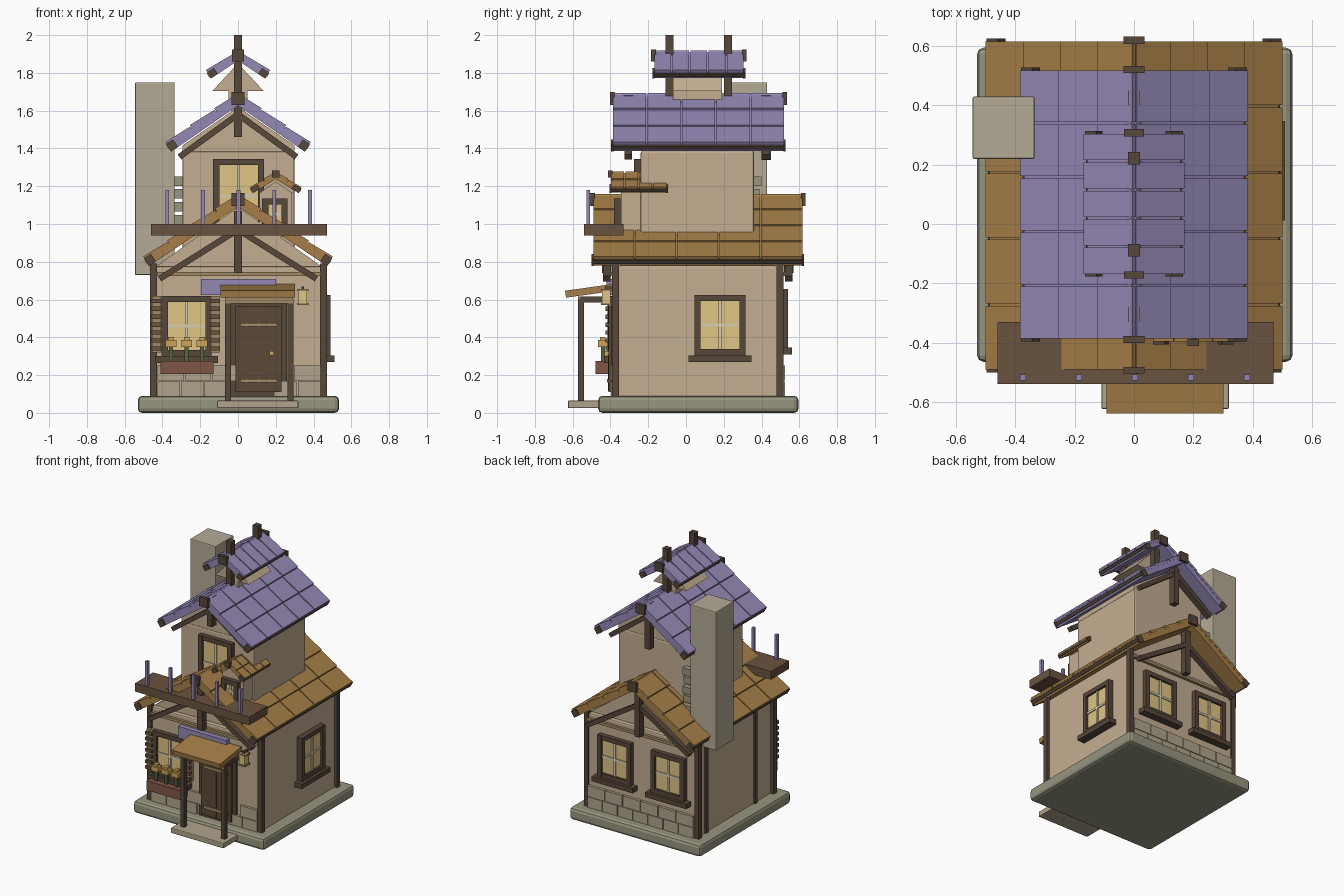
import bpy, bmesh, math
from mathutils import Matrix, Vector

if "Cube" in bpy.data.objects:
    bpy.data.objects.remove(bpy.data.objects["Cube"])

def mat(name, hexcol):
    m = bpy.data.materials.new(name)
    rgb = [int(hexcol[i:i + 2], 16) / 255 for i in (0, 2, 4)]
    m.diffuse_color = [((c + .055) / 1.055) ** 2.4 for c in rgb] + [1]
    m.use_nodes = True
    m.node_tree.nodes["Principled BSDF"].inputs["Base Color"].default_value = m.diffuse_color
    return m

WALL = mat("plaster", "c4ae91")
DARK = mat("dark_wood", "57473a")
PLANK = mat("balcony_wood", "69533f")
DOOR = mat("door_wood", "5c4836")
BROWN = mat("brown_tile", "a67f48")
PURPLE = mat("purple_tile", "9488b5")
BASE = mat("base_stone", "97957f")
STONE = mat("wall_stone", "b0a48c")
CHIM = mat("chimney_stone", "b5ab96")
GOLD = mat("window_glow", "e0c584")
PALE = mat("pale_bars", "d8cdb0")
TAN = mat("tan_wood", "a08a62")
POT = mat("planter_clay", "7f5646")
GREEN = mat("stem_green", "55663f")
FLOWER = mat("flower_yellow", "cfa558")

def finish(name, bm, m, bevel=0):
    bmesh.ops.recalc_face_normals(bm, faces=bm.faces)
    me = bpy.data.meshes.new(name)
    bm.to_mesh(me)
    bm.free()
    me.materials.append(m)
    ob = bpy.data.objects.new(name, me)
    bpy.context.collection.objects.link(ob)
    if bevel:
        b = ob.modifiers.new("bevel", 'BEVEL')
        b.width, b.segments = bevel, 2
    return ob

def box(name, x0, x1, y0, y1, z0, z1, m, M=Matrix(), bevel=0):
    bm = bmesh.new()
    bmesh.ops.create_cube(bm, size=1)
    for v in bm.verts:
        v.co = M @ Vector(((x0 + x1) / 2 + v.co.x * (x1 - x0),
                           (y0 + y1) / 2 + v.co.y * (y1 - y0),
                           (z0 + z1) / 2 + v.co.z * (z1 - z0)))
    return finish(name, bm, m, bevel)

def prism(name, pts, y0, y1, m, bevel=0):
    bm = bmesh.new()
    f = bm.faces.new([bm.verts.new((x, y0, z)) for x, z in pts])
    r = bmesh.ops.extrude_face_region(bm, geom=[f])
    vs = [g for g in r['geom'] if isinstance(g, bmesh.types.BMVert)]
    bmesh.ops.translate(bm, verts=vs, vec=(0, y1 - y0, 0))
    return finish(name, bm, m, bevel)

def strut(name, x0, z0, x1, z1, w, y, m):
    a = math.atan2(z1 - z0, x1 - x0)
    M = Matrix.Translation((x0, y, z0)) @ Matrix.Rotation(-a, 4, 'Y')
    box(name, 0, math.hypot(x1 - x0, z1 - z0), -.02, .02, -w / 2, w / 2, m, M)

def roof(name, cx, half, y0, y1, zr, slope, rows, cols, m, th=.06, cap=.035, gap=.008):
    a = math.atan(slope)
    L = half / math.cos(a)
    dr, dc = L / rows, (y1 - y0) / cols
    for s in (1, -1):
        M = (Matrix.Translation((cx, 0, zr)) @ Matrix.Diagonal((s, 1, 1, 1))
             @ Matrix.Rotation(a, 4, 'Y'))
        box(name + "_deck", 0, L - .008, y0 + .006, y1 - .006, -th, -.018, m, M)
        for i in range(rows):
            T = M @ Matrix.Translation((i * dr, 0, -.008)) @ Matrix.Rotation(-.05, 4, 'Y')
            for j in range(cols):
                box(name + "_tile", 0, dr - gap / 2, y0 + j * dc + gap / 2,
                    y0 + (j + 1) * dc - gap / 2, -.018, 0, m, T)
        # dark eave rail with end blocks
        box(name + "_eave_rail", L - .02, L + .002, y0, y1, -th * .75, -th * .4, DARK, M)
        for y in (y0, y1):
            box(name + "_eave_end", L - .045, L, y - .006, y + .006, -th, -.012, DARK, M)
    # ridge end caps
    for y in (y0, y1):
        box(name + "_ridge_cap", cx - cap, cx + cap, y - .012, y + .012,
            zr - cap * 2, zr - .002, DARK)

def truss(name, half, zb, zt, zpost, y):
    for s in (1, -1):
        strut(name + "_brace", s * half, zb, 0, zt, .032, y, DARK)
    box(name + "_king_post", -.021, .021, y - .025, y + .025, zpost, zt + .1, DARK)

def window(name, M, w, z0, z1, sill=True):
    # local frame: wall plane at y=0, outward is -y
    h, f = w / 2, .033
    box(name + "_pane", -h + f, h - f, -.018, .01, z0 + f, z1 - f, GOLD, M)
    for s in (-1, 1):
        box(name + "_jamb", min(s * h, s * (h - f)), max(s * h, s * (h - f)), -.035, .01, z0, z1, DARK, M)
    for a in (z0, z1 - f):
        box(name + "_rail", -h, h, -.034, .01, a, a + f, DARK, M)
    zm = (z0 + z1) / 2
    box(name + "_mullion", -.008, .008, -.026, .0, z0 + f, z1 - f, PALE, M)
    box(name + "_crossbar", -h + f, h - f, -.025, .0, zm - .008, zm + .008, PALE, M)
    if sill:
        box(name + "_sill", -h - .033, h + .033, -.055, .01, z0 - .035, z0, DARK, M)

def at(x, y, deg=0):
    return Matrix.Translation((x, y, 0)) @ Matrix.Rotation(math.radians(deg), 4, 'Z')

# base and step
box("base_slab", -.53, .535, -.465, .595, 0, .09, BASE, bevel=.022)
box("front_step", -.11, .32, -.625, -.44, .025, .065, STONE, bevel=.006)
# ground floor
box("ground_walls", -.44, .45, -.38, .505, .085, .775, WALL, bevel=.01)
prism("ground_gable", [(-.44, .77), (.45, .77), (0, 1.09)], -.35, .475, WALL)
for y in (-.373, .498):
    for x in (-.447, .452):
        box("corner_post", x - .018, x + .018, y - .018, y + .018, .085, .79, DARK)
for y in (-.17, .4):
    box("side_post", -.452, -.43, y - .015, y + .015, .085, .77, DARK)
for y in (-.385, .51):
    box("wall_beam", -.43, .44, y - .015, y + .015, .725, .745, TAN)
roof("lower_roof", 0, .505, -.495, .62, 1.165, .67, 4, 5, BROWN)
for y in (-.42, .545):
    truss("lower_truss", .415, .71, .97, .74, y)
# stone footing courses, front and back
for y in (-.388, .513):
    for r, n in ((0, 7), (1, 6)):
        d = .865 / n
        for i in range(n):
            x = -.428 + i * d
            if y < 0 and -.03 < x + d / 2 < .24:
                continue
            box("footing_stone", x + .003, x + d - .003, y - .01, y + .012,
                .088 + r * .083, .167 + r * .083, STONE)

# upper floor
box("upper_walls", -.295, .3, -.24, .36, .85, 1.385, WALL, bevel=.01)
prism("upper_gable", [(-.295, 1.38), (.3, 1.38), (.3, 1.415), (0, 1.62), (-.295, 1.415)],
      -.235, .355, WALL)
roof("upper_roof", 0, .388, -.39, .522, 1.7, .69, 3, 5, PURPLE)
for y in (-.305, .425):
    truss("upper_truss", .31, 1.355, 1.58, 1.34 if y > 0 else 1.46, y)
window("upper_window", at(.003, -.24), .27, .95, 1.345, False)

# roof lantern on top
prism("cupola_wall", [(-.135, 1.705), (.135, 1.705), (0, 1.85)], -.07, .19, WALL)
box("cupola_core", -.05, .05, -.07, .19, 1.6, 1.72, WALL)
roof("cupola_roof", 0, .172, -.172, .308, 1.925, .66, 1, 5, PURPLE, .05, .033)
for y in (-.088, .222):
    box("finial_post", -.021, .021, y - .021, y + .021, 1.66, 2.0, DARK)

# chimney and quoins beside it
box("chimney", -.545, -.335, .22, .43, .73, 1.75, CHIM, bevel=.006)
for i in range(5):
    z = .93 + i * .068
    box("quoin_stone", -.337, -.25, .33, .4 - .012 * (i % 2), z, z + .05, BASE)

# balcony
box("balcony_floor", -.46, .47, -.54, -.33, .94, 1.0, PLANK)
for i in range(5):
    x = -.375 + i * .189
    box("balcony_baluster", x - .01, x + .01, -.528, -.508, 1.0, 1.18, PURPLE)

# dormer
box("dormer_wall", .115, .285, -.345, -.2, .93, 1.17, WALL)
prism("dormer_gable", [(.115, 1.165), (.285, 1.165), (.2, 1.225)], -.345, -.2, WALL)
roof("dormer_roof", .2, .142, -.4, -.1, 1.285, .62, 2, 4, BROWN, .04, .02)
window("dormer_window", at(.195, -.345), .135, .97, 1.135, False)

# ground windows
window("front_window", at(-.272, -.38), .265, .3, .62)
window("right_window", at(.455, .18, 90), .27, .305, .625)
for x in (-.225, .21):
    window("back_window", at(x, .505, 180), .27, .345, .655)
# louvred shutters
for x in (-.432, -.122):
    box("shutter_panel", x - .024, x + .024, -.41, -.38, .32, .62, TAN)
    for i in range(7):
        z = .33 + i * .042
        box("shutter_slat", x - .027, x + .027, -.425, -.4, z, z + .022, PLANK)
# flower box
box("flower_box", -.41, -.13, -.48, -.4, .205, .275, POT)
for x in (-.355, -.272, -.19):
    box("flower_stem", x - .01, x + .01, -.45, -.43, .27, .36, GREEN)
    box("flower_head", x - .029, x + .029, -.465, -.415, .35, .385, FLOWER)
    box("flower_tip", x - .015, x + .015, -.455, -.425, .385, .402, FLOWER)

# door
box("door_frame", -.04, .26, -.395, -.37, .09, .6, DARK)
box("door_panel", -.013, .23, -.41, -.38, .11, .565, DOOR)
for x in (.048, .108, .169):
    box("door_groove", x - .003, x + .003, -.412, -.4, .115, .56, DARK)
for z in (.17, .467):
    box("door_strap", .01, .21, -.418, -.4, z - .01, z + .01, TAN)
box("door_handle", .168, .19, -.432, -.4, .305, .328, FLOWER)

# porch canopy
C = Matrix.Translation((.105, -.635, .61)) @ Matrix.Rotation(math.radians(8), 4, 'X')
box("porch_canopy", -.197, .197, 0, .25, 0, .037, BROWN, C)
box("porch_beam", -.07, .29, -.572, -.54, .58, .615, TAN)
for x in (-.053, .277):
    box("porch_post", x - .016, x + .016, -.572, -.54, .06, .6, DARK)
    box("porch_side_beam", x - .014, x + .014, -.56, -.38, .585, .615, DARK)
box("purple_board", -.195, .2, -.42, -.385, .625, .71, PURPLE)

# wall lantern
box("lantern_glass", .32, .365, -.445, -.4, .58, .645, GOLD)
for z in (.57, .645):
    box("lantern_plate", .313, .372, -.45, -.393, z, z + .012, TAN)
box("lantern_arm", .335, .35, -.43, -.375, .655, .67, DARK)
